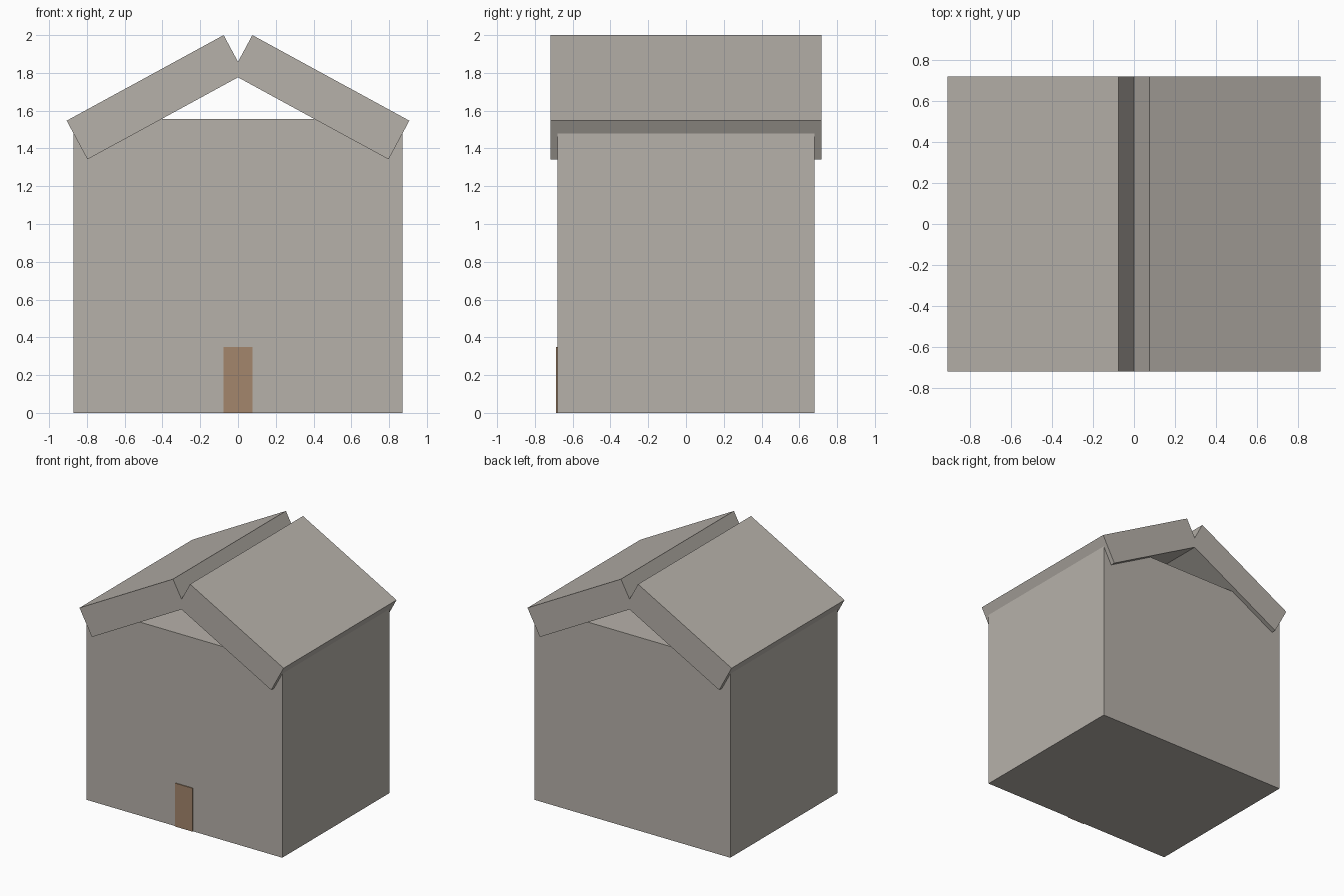
import bpy
import bmesh

if "Cube" in bpy.data.objects:
    bpy.data.objects.remove(bpy.data.objects["Cube"])


def material(name, color):
    m = bpy.data.materials.new(name)
    m.diffuse_color = (*color, 1)
    m.use_nodes = True
    m.node_tree.nodes["Principled BSDF"].inputs["Base Color"].default_value = m.diffuse_color
    return m


stone = material("warm_grey_stone", (0.47, 0.44, 0.40))
wood = material("brown_wood", (0.37, 0.24, 0.15))


def prism(name, profile, y0, y1, mat):
    """Extrude an x-z profile from y0 to y1."""
    bm = bmesh.new()
    face = bm.faces.new([bm.verts.new((x, y0, z)) for x, z in profile])
    ext = bmesh.ops.extrude_face_region(bm, geom=[face])["geom"]
    verts = [v for v in ext if isinstance(v, bmesh.types.BMVert)]
    bmesh.ops.translate(bm, verts=verts, vec=(0, y1 - y0, 0))
    bmesh.ops.recalc_face_normals(bm, faces=bm.faces)
    mesh = bpy.data.meshes.new(name)
    bm.to_mesh(mesh)
    bm.free()
    mesh.materials.append(mat)
    obj = bpy.data.objects.new(name, mesh)
    bpy.context.collection.objects.link(obj)
    return obj


def rect(half_width, height):
    return [(-half_width, 0), (half_width, 0), (half_width, height), (-half_width, height)]


# Walls: a plain closed box
prism("walls", rect(0.87, 1.555), -0.68, 0.68, stone)

# Door: thin plate on the front wall
prism("door", rect(0.077, 0.348), -0.687, -0.679, wood)

# Roof: two thick tilted slabs that cross at the ridge and leave a V groove
slab = [(0.076, 2.0), (0.907, 1.547), (0.797, 1.342), (-0.034, 1.795)]
for side, label in ((1, "right"), (-1, "left")):
    prism(f"roof_slab_{label}", [(side * x, z) for x, z in slab], -0.717, 0.717, stone)
